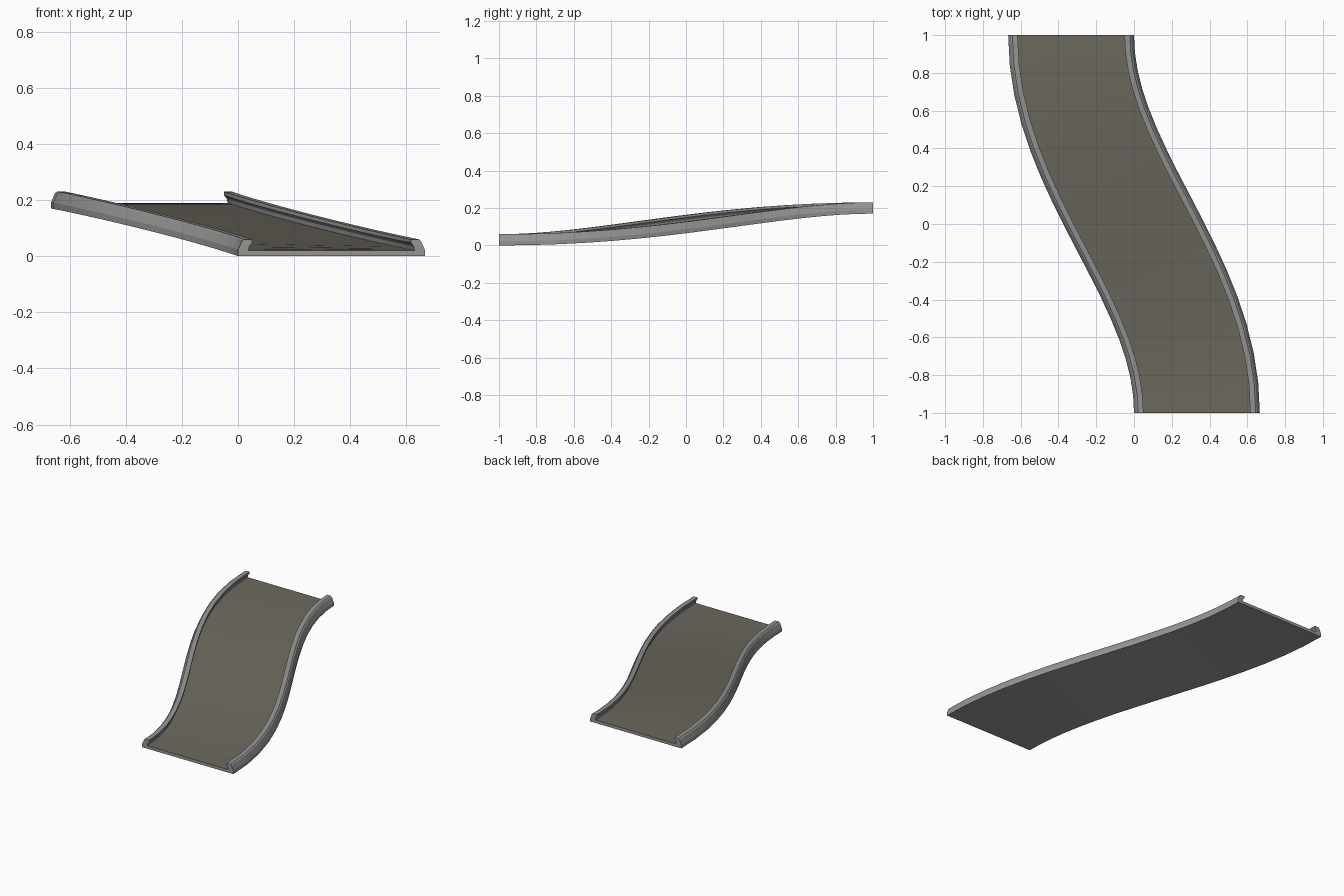
import bpy, math

if "Cube" in bpy.data.objects:
    bpy.data.objects.remove(bpy.data.objects["Cube"])

HALF_W, RISE, STEPS = 0.333, 0.17, 16


def material(name, rgb):
    m = bpy.data.materials.new(name)
    m.diffuse_color = (*rgb, 1)
    m.use_nodes = True
    m.node_tree.nodes["Principled BSDF"].inputs["Base Color"].default_value = m.diffuse_color
    return m


kerb_grey = material("kerb grey", (0.30, 0.30, 0.295))
road_brown = material("road brown grey", (0.150, 0.140, 0.112))


def section(profile, t):
    """Place a cross-section square to the S-shaped centre line at y = t."""
    a = t * math.pi / 2
    s = math.sin(a)
    slope = -HALF_W * math.pi / 2 * math.cos(a)
    n = math.hypot(1, slope)
    return [(-HALF_W * s + u / n, t - u * slope / n, RISE * (1 + s) / 2 + z)
            for u, z in profile]


def sweep(name, profile, mat, caps=False):
    """Sweep an open, counter-clockwise profile along the ramp."""
    n = len(profile)
    verts, faces = [], []
    for j in range(STEPS + 1):
        verts += section(profile, -1 + 2 * j / STEPS)
    for j in range(STEPS):
        for i in range(n - 1):
            a = j * n + i
            faces.append((a, a + n, a + n + 1, a + 1))
    if caps:
        faces.append(tuple(range(n)))
        faces.append(tuple(STEPS * n + i for i in reversed(range(n))))
    mesh = bpy.data.meshes.new(name)
    mesh.from_pydata(verts, [], faces)
    mesh.materials.append(mat)
    ob = bpy.data.objects.new(name, mesh)
    bpy.context.collection.objects.link(ob)
    return ob


# Kerb outline, measured inwards from the outer edge: road side, lip, outer wall
kerb = [(0.037, 0.02), (0.040, 0.035), (0.050, 0.047), (0.050, 0.06),
        (0.022, 0.06), (0.014, 0.054), (0.0, 0.022), (0.0, 0.0)]
left = [(u - HALF_W, z) for u, z in kerb]
right = [(-u, z) for u, z in reversed(left)]

# Underside and both kerbs in one shell, closed at the ends
sweep("kerbs_and_base", left + right, kerb_grey, caps=True)

# Driving surface between the kerbs
sweep("road_surface", [right[-1], left[0]], road_brown)
